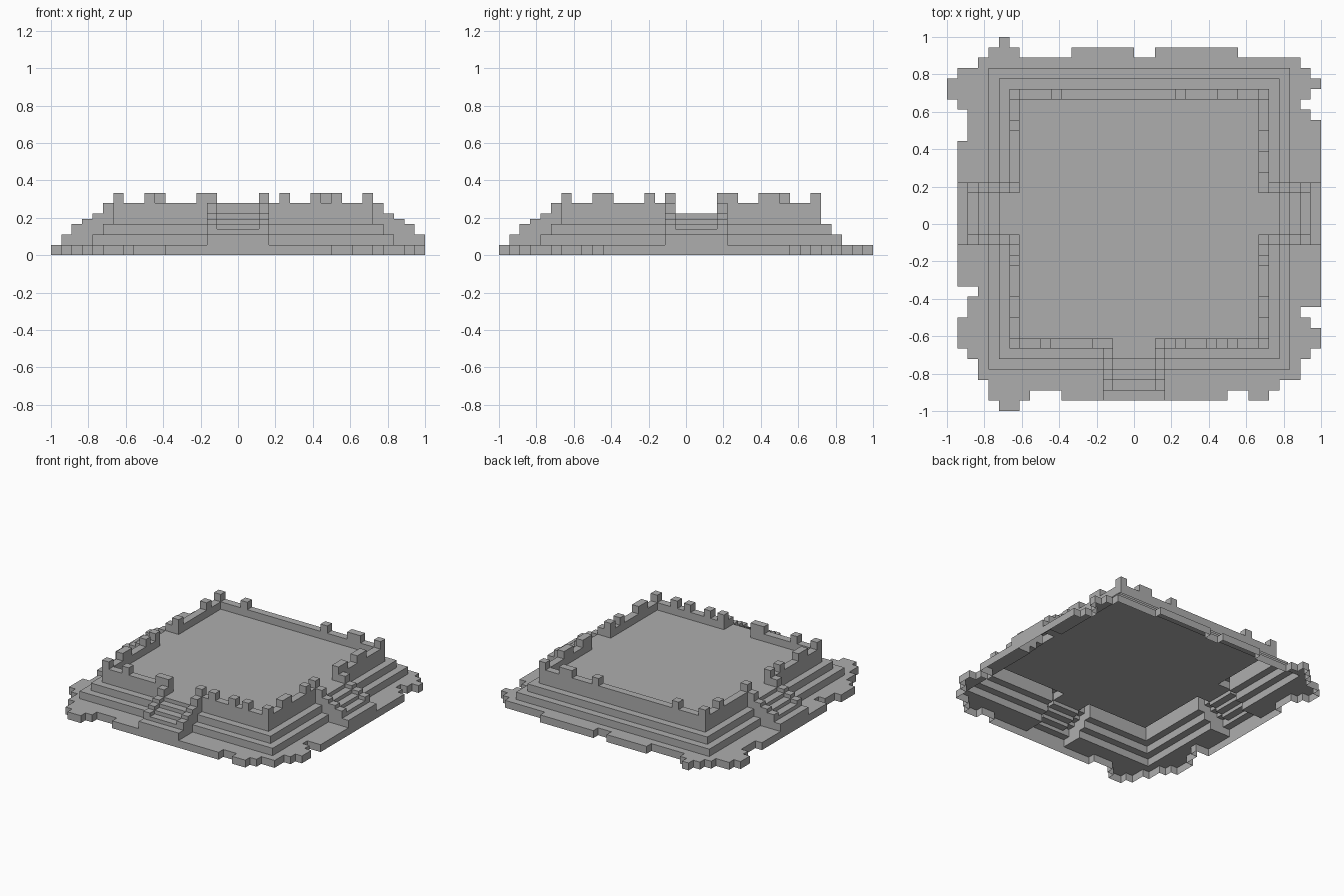
import bpy
import bmesh

if "Cube" in bpy.data.objects:
    bpy.data.objects.remove(bpy.data.objects["Cube"], do_unlink=True)

N = 36                # cells along each side
U = 2 / N             # cell size
HALF = U / 2          # height unit: half a cell

stone = bpy.data.materials.new("grey_stone")
stone.use_nodes = True
stone.diffuse_color = (0.42, 0.42, 0.42, 1)
stone.node_tree.nodes["Principled BSDF"].inputs["Base Color"].default_value = (0.42, 0.42, 0.42, 1)

cells = {}            # (column, row) -> (height, part name)


def fill(part, height, c0, c1, r0, r1):
    """Raise a block of cells (inclusive bounds) to a height."""
    for c in range(c0, c1 + 1):
        for r in range(r0, r1 + 1):
            cells[c, r] = (height, part)


# Ragged ground slab: row -> spans of columns, from front to back
slab_rows = [
    "5-6", "4-7 11-26 29-30", "4-31", "3-33", "3-33", "2-34", "1-35", "1-35",
    "1-34", "2-33", "2-35", "3-35"] + ["1-35"] * 14 + [
    "2-35", "2-35", "2-34", "1-33", "0-34", "0-35", "1-34", "3-33",
    "4-6 12-17 20-27", "5-5"]
for row, spans in enumerate(slab_rows):
    for span in spans.split():
        first, last = map(int, span.split("-"))
        fill("ground_slab", 2, first, last, row, row)

# Two terraces, the parapet and the floor inside it
LOW, HIGH = 6, 30
for part, height, grow in (("lower_terrace", 4, 2), ("upper_terrace", 6, 1),
                           ("parapet_wall", 10, 0), ("platform_floor", 8, -1)):
    fill(part, height, LOW - grow, HIGH + grow, LOW - grow, HIGH + grow)

# Merlons along each parapet side
merlons = {
    "front": (6, 9, 14, 15, 20, 22, 25, 27, 30),
    "back": (6, 10, 22, 26, 27, 30),
    "left": (6, 9, 10, 14, 16, 21, 27, 30),
    "right": (6, 9, 10, 14, 16, 21, 22, 25, 26, 30),
}
place = {
    "front": lambda p: (p, LOW),
    "back": lambda p: (p, HIGH),
    "left": lambda p: (LOW, p),
    "right": lambda p: (HIGH, p),
}
for side, positions in merlons.items():
    for p in positions:
        cells[place[side](p)] = (12, "merlons")

# Three staircases with raised side rails, each leading through a gate
stairs = {
    "front_stairs": lambda step, across: (15 + across, step),
    "west_stairs": lambda step, across: (step, 16 + across),
    "east_stairs": lambda step, across: (N - step, 16 + across),
}
tread = {1: 4, 2: 5, 3: 6, 4: 7, 5: 8}
rail = {1: 4, 2: 6, 3: 7, 4: 8, 5: 10}
for part, cell in stairs.items():
    for step in tread:
        for across in range(6):
            heights = rail if across in (0, 5) else tread
            cells[cell(step, across)] = (heights[step], part)
    for across in range(1, 5):
        cells[cell(LOW, across)] = (8, "platform_floor")

# Each part is a stepped shell: cell tops plus walls down to lower neighbours
CORNERS = ((0, 0), (1, 0), (1, 1), (0, 1))
OUTWARD = ((0, -1), (1, 0), (0, 1), (-1, 0))


def build(part):
    bm = bmesh.new()

    def quad(points):
        bm.faces.new([bm.verts.new((x * U - 1, y * U - 1, z * HALF)) for x, y, z in points])

    for (c, r), (top, name) in cells.items():
        if name != part:
            continue
        ring = [(c + dx, r + dy) for dx, dy in CORNERS]
        quad([(x, y, top) for x, y in ring])
        for k, (dx, dy) in enumerate(OUTWARD):
            low = cells.get((c + dx, r + dy), (0, ""))[0]
            if low < top:
                a, b = ring[k], ring[(k + 1) % 4]
                quad([(*a, low), (*b, low), (*b, top), (*a, top)])
    bmesh.ops.remove_doubles(bm, verts=bm.verts, dist=U / 100)
    mesh = bpy.data.meshes.new(part)
    bm.to_mesh(mesh)
    bm.free()
    mesh.materials.append(stone)
    bpy.context.scene.collection.objects.link(bpy.data.objects.new(part, mesh))


for part in sorted({name for _, name in cells.values()}):
    build(part)
